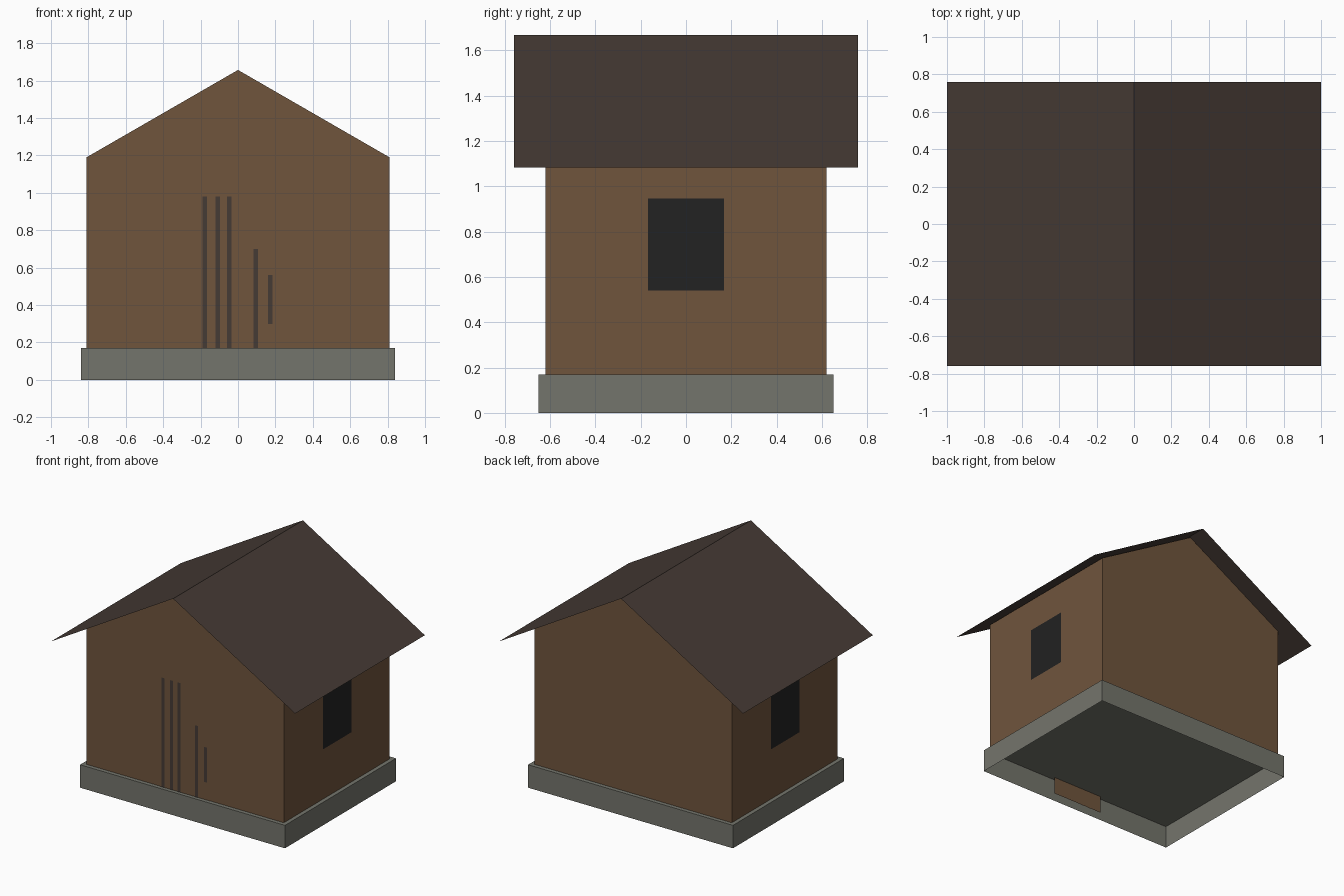
import bpy

default = bpy.data.objects.get("Cube")
if default:
    bpy.data.objects.remove(default, do_unlink=True)


def material(name, rgb):
    mat = bpy.data.materials.new(name)
    mat.use_nodes = True
    mat.diffuse_color = (*rgb, 1)
    bsdf = next(n for n in mat.node_tree.nodes if n.type == 'BSDF_PRINCIPLED')
    bsdf.inputs["Base Color"].default_value = (*rgb, 1)
    bsdf.inputs["Roughness"].default_value = 0.9
    return mat


wood = material("brown_wood", (0.16, 0.09, 0.046))
stone = material("grey_stone", (0.175, 0.178, 0.15))
shingle = material("dark_roof", (0.06, 0.043, 0.035))
glass = material("black_glass", (0.016, 0.016, 0.016))


def build(name, verts, faces, mat):
    mesh = bpy.data.meshes.new(name)
    mesh.from_pydata(verts, [], faces)
    mesh.materials.append(mat)
    obj = bpy.data.objects.new(name, mesh)
    bpy.context.collection.objects.link(obj)
    return obj


def sweep(name, profile, depth, mat, closed=False, caps=False):
    """Extrude an x-z profile along y, from -depth to depth."""
    n = len(profile)
    verts = [(x, y, z) for y in (-depth, depth) for x, z in profile]
    faces = [(i, i + n, (i + 1) % n + n, (i + 1) % n)
             for i in range(n if closed else n - 1)]
    if caps:
        faces += [tuple(range(n)), tuple(reversed(range(n, 2 * n)))]
    return build(name, verts, faces, mat)


def front_plate(name, x0, x1, z0, z1, y, mat):
    return build(name, [(x0, y, z0), (x1, y, z0), (x1, y, z1), (x0, y, z1)],
                 [(0, 1, 2, 3)], mat)


BASE_TOP = 0.17
WALL_X, WALL_Y = 0.81, 0.62

# Foundation: a shell that is open underneath
sweep("foundation", [(0.84, 0), (0.84, BASE_TOP), (-0.84, BASE_TOP), (-0.84, 0)],
      0.65, stone, caps=True)

# Walls with gables
sweep("walls", [(-WALL_X, BASE_TOP), (WALL_X, BASE_TOP), (WALL_X, 1.19),
                (0, 1.657), (-WALL_X, 1.19)], WALL_Y, wood, closed=True, caps=True)

# Thin pitched roof
sweep("roof", [(1, 1.083), (0, 1.667), (-1, 1.083)], 0.76, shingle)

# Side windows
for side, label in ((1, "left"), (-1, "right")):
    x = side * (WALL_X + 0.002)
    corners = [(x, -0.167, 0.54), (x, 0.167, 0.54), (x, 0.167, 0.945), (x, -0.167, 0.945)]
    build(label + "_window", corners, [(0, 1, 2, 3)[::side]], glass)

# Door, reaching down into the foundation, with dark gaps between planks
DOOR_BOTTOM, DOOR_TOP = 0.04, 0.98
front_plate("door", -0.212, 0.212, DOOR_BOTTOM, DOOR_TOP, -WALL_Y - 0.002, wood)
gaps = [(-0.178, DOOR_BOTTOM, DOOR_TOP), (-0.107, DOOR_BOTTOM, DOOR_TOP),
        (-0.047, DOOR_BOTTOM, DOOR_TOP), (0.095, BASE_TOP, 0.7),
        (0.172, 0.3, 0.56)]
for i, (x, z0, z1) in enumerate(gaps):
    front_plate(f"door_gap_{i + 1}", x - 0.012, x + 0.012, z0, z1,
                -WALL_Y - 0.004, shingle)
